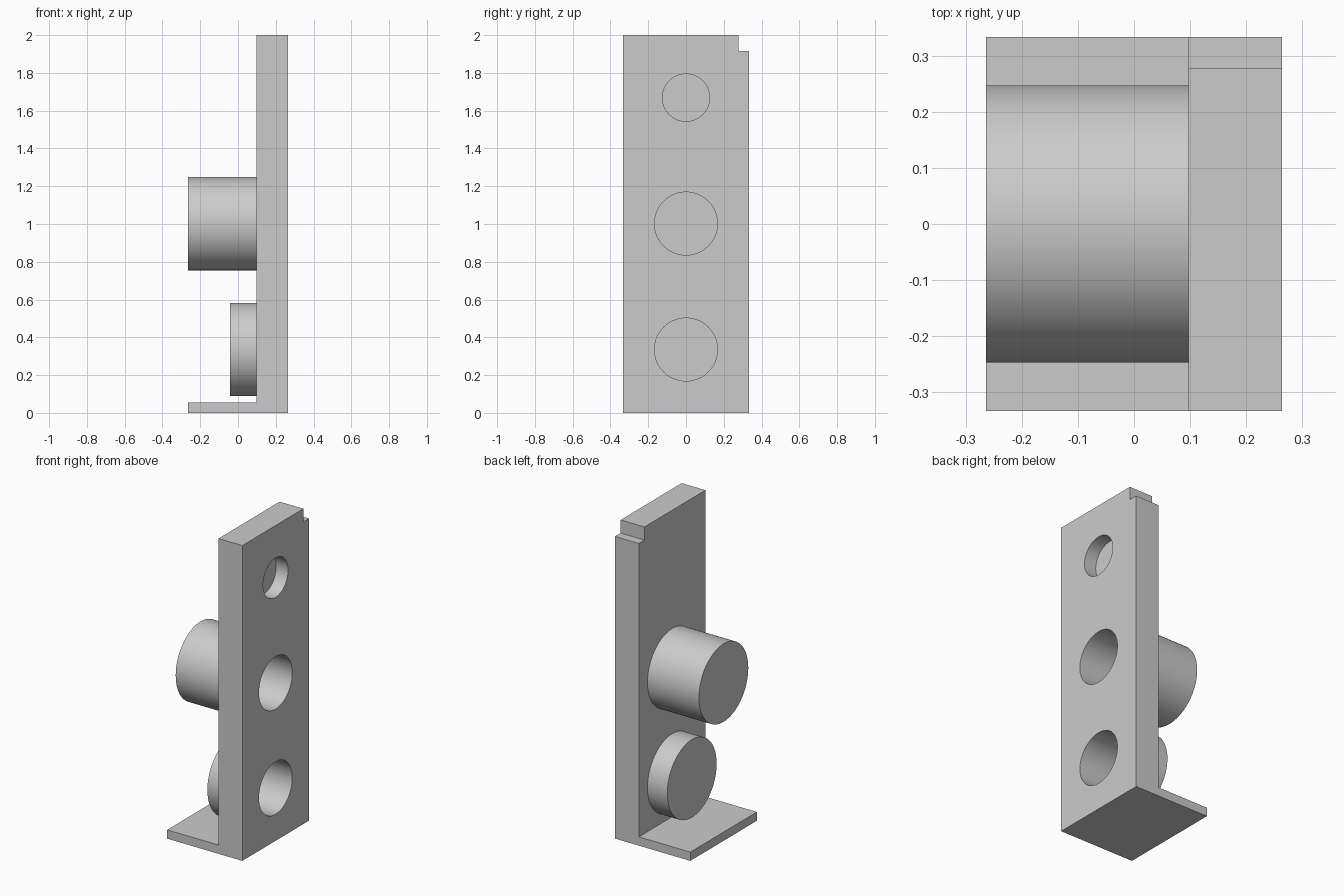
import bpy, bmesh, math
from mathutils import Matrix

cube = bpy.data.objects.get("Cube")
if cube:
    bpy.data.objects.remove(cube, do_unlink=True)

U = 2 / 36                      # design unit
FRONT_X = 4.75 * U              # flat drilled face
WALL_X = FRONT_X - 3 * U        # face carrying the bosses
HALF_Y = 6 * U

grey = bpy.data.materials.new("light_grey")
grey.use_nodes = True
colour = (0.6, 0.6, 0.6, 1)
grey.diffuse_color = colour
grey.node_tree.nodes["Principled BSDF"].inputs["Base Color"].default_value = colour


def make(name, bm):
    bmesh.ops.recalc_face_normals(bm, faces=bm.faces)
    mesh = bpy.data.meshes.new(name)
    bm.to_mesh(mesh)
    bm.free()
    mesh.materials.append(grey)
    obj = bpy.data.objects.new(name, mesh)
    bpy.context.collection.objects.link(obj)
    return obj


def prism(name, profile, x0, x1):
    """Extrude a (y, z) profile along x."""
    bm = bmesh.new()
    face = bm.faces.new([bm.verts.new((x0, y, z)) for y, z in profile])
    ext = bmesh.ops.extrude_face_region(bm, geom=[face])["geom"]
    verts = [g for g in ext if isinstance(g, bmesh.types.BMVert)]
    bmesh.ops.translate(bm, verts=verts, vec=(x1 - x0, 0, 0))
    return make(name, bm)


def rod(name, radius, z, x0, x1):
    """Cylinder lying along x."""
    bm = bmesh.new()
    place = Matrix.Translation(((x0 + x1) / 2, 0, z)) @ Matrix.Rotation(math.pi / 2, 4, "Y")
    bmesh.ops.create_cone(bm, cap_ends=True, segments=96, radius1=radius,
                          radius2=radius, depth=x1 - x0, matrix=place)
    return make(name, bm)


def combine(target, tool, operation):
    tool.hide_render = True
    mod = target.modifiers.new(tool.name, "BOOLEAN")
    mod.operation, mod.solver, mod.object = operation, "EXACT", tool
    bpy.context.view_layer.objects.active = target
    bpy.ops.object.modifier_apply(modifier=mod.name)
    bpy.data.objects.remove(tool, do_unlink=True)


# Upright plate with a notched top corner
top = 36 * U
bracket = prism("bracket", [(-HALF_Y, 0), (HALF_Y, 0), (HALF_Y, top - 1.5 * U),
                            (HALF_Y - U, top - 1.5 * U), (HALF_Y - U, top),
                            (-HALF_Y, top)], WALL_X, FRONT_X)

# Thin foot
foot = prism("foot", [(-HALF_Y, 0), (HALF_Y, 0), (HALF_Y, U), (-HALF_Y, U)],
             -FRONT_X, WALL_X + U)
combine(bracket, foot, "UNION")

# Bosses: height, length
for z, length in ((6.04, 2.5), (18.04, 6.5)):
    boss = rod("boss", 4.45 * U, z * U, WALL_X - length * U, WALL_X + U)
    combine(bracket, boss, "UNION")

# Blind holes: height, radius, depth
for z, radius, depth in ((6.04, 3, 4.5), (18.04, 3, 8.5), (30.04, 2.25, 1.5)):
    hole = rod("hole", radius * U, z * U, FRONT_X - depth * U, FRONT_X + U)
    combine(bracket, hole, "DIFFERENCE")

bpy.ops.object.select_all(action="DESELECT")
bracket.select_set(True)
bpy.context.view_layer.objects.active = bracket
bpy.ops.object.shade_smooth_by_angle(angle=math.radians(30))
